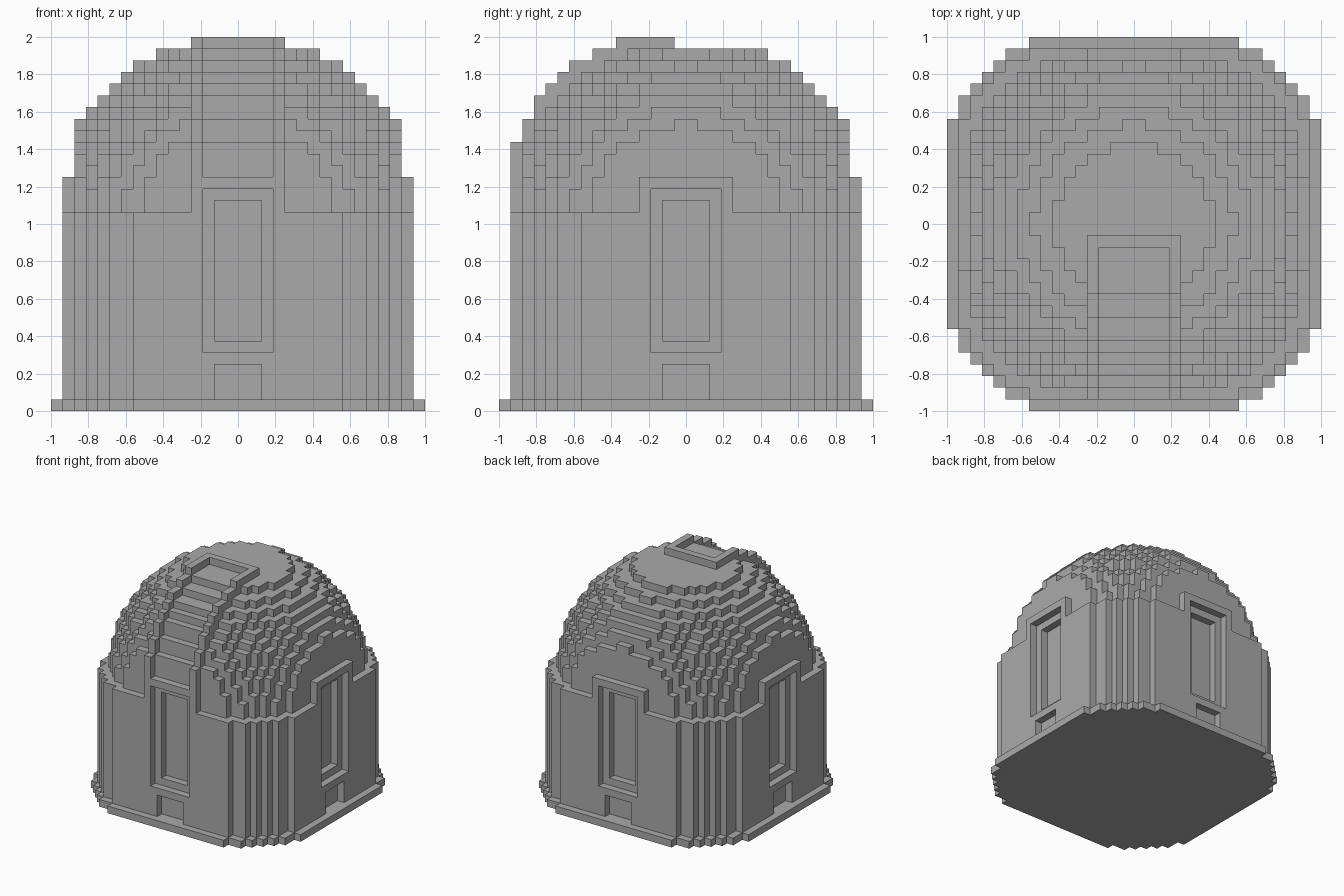
import bpy, bmesh
from mathutils import Vector

cube = bpy.data.objects.get("Cube")
if cube:
    bpy.data.objects.remove(cube)

U = 1 / 16            # size of one block
WALL_TOP = 17
RAIL_TOPS = [32] * 6 + [31, 31, 30, 30, 29, 28, 27, 25, 23]   # by depth row, centre to front

stone = bpy.data.materials.new("stone_grey")
stone.use_nodes = True
GREY = (0.4, 0.4, 0.4, 1)
stone.diffuse_color = GREY
stone.node_tree.nodes["Principled BSDF"].inputs["Base Color"].default_value = GREY


def rounded_plan(x, y, radius, half):
    """Circle with its four sides cut flat."""
    return x * x + y * y <= radius * radius and max(abs(x), abs(y)) < half


def in_recess(x, y, z):
    """Stepped window and low niche, repeated on all four sides."""
    side, out = min(abs(x), abs(y)), max(abs(x), abs(y))
    outer = side < 3 and 5 < z < 19 and out > 14
    inner = side < 2 and 6 < z < 18 and out > 13
    niche = side < 2 and 1 < z < 4 and out > 14
    return outer or inner or niche


def part_at(x, y, z):
    """Name of the part that fills a block, or None."""
    if z < 1:
        return "base_plinth" if rounded_plan(x, y, 18, 16) else None
    if in_recess(x, y, z):
        return None
    if z < WALL_TOP:
        return "wall" if rounded_plan(x, y, 17.2, 15) else None
    # Raised window heads on each side
    side, out = min(abs(x), abs(y)), max(abs(x), abs(y))
    if side < 4 and 14 < out < 15 and z < 20:
        return "window_frame"
    # Front channel with a rail on each side and a bar at its upper end
    if abs(x) < 4 and -15 < y < -1:
        row = int(-y)
        top = RAIL_TOPS[row]
        if abs(x) > 3 or y > -2:
            return "channel_rail" if z < top else None
        if row == 14:
            return None
        floor = min(top - 1, RAIL_TOPS[row + 1])
        return "channel_floor" if z < floor else None
    # Stepped dome, cut flat on the sides and the top
    h = z - 16
    if h < 15 and out < 14 and x * x + y * y + h * h <= 256:
        return "dome"
    return None


# Fill the block grid
blocks = {}
for i in range(-16, 16):
    for j in range(-16, 16):
        for k in range(32):
            name = part_at(i + 0.5, j + 0.5, k + 0.5)
            if name:
                blocks[i, j, k] = name


def add_outer_faces(bm, verts, cell):
    """Add the sides of a block that touch open air."""
    for axis in range(3):
        for step in (0, 1):
            near = list(cell)
            near[axis] += 2 * step - 1
            if tuple(near) in blocks:
                continue
            b, c = (axis + 1) % 3, (axis + 2) % 3
            ring = []
            for s, t in ((0, 0), (1, 0), (1, 1), (0, 1)):
                p = list(cell)
                p[axis] += step
                p[b] += s
                p[c] += t
                key = tuple(p)
                if key not in verts:
                    verts[key] = bm.verts.new(Vector(key) * U)
                ring.append(verts[key])
            bm.faces.new(ring if step else ring[::-1])


# One object per part, with flat areas merged
for part in sorted(set(blocks.values())):
    bm = bmesh.new()
    verts = {}
    for cell, name in blocks.items():
        if name == part:
            add_outer_faces(bm, verts, cell)
    bmesh.ops.dissolve_limit(bm, angle_limit=0.02, verts=bm.verts[:], edges=bm.edges[:])
    mesh = bpy.data.meshes.new(part)
    bm.to_mesh(mesh)
    bm.free()
    mesh.materials.append(stone)
    bpy.context.collection.objects.link(bpy.data.objects.new(part, mesh))
